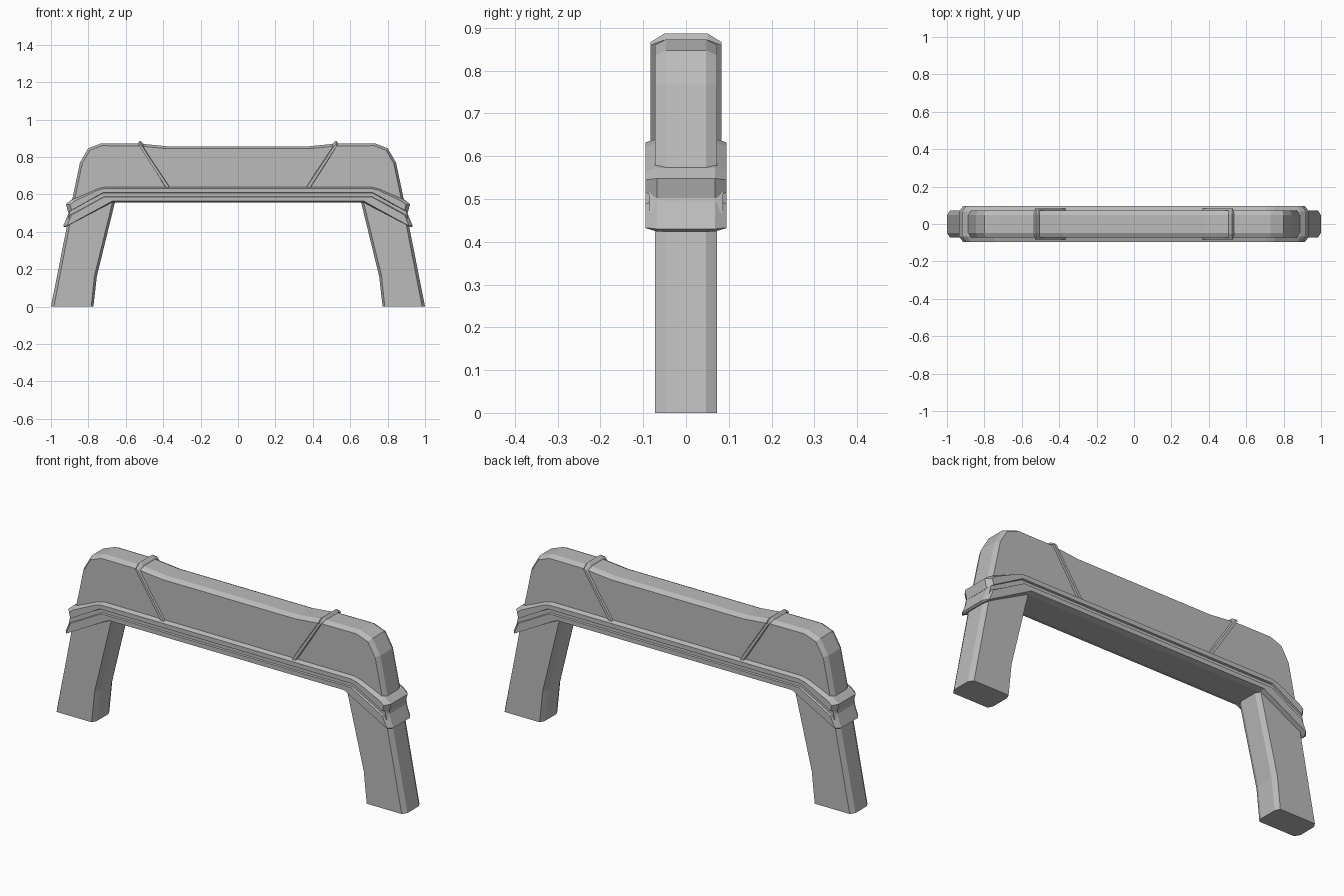
import bpy, bmesh
from mathutils import Vector

cube = bpy.data.objects.get("Cube")
if cube:
    bpy.data.objects.remove(cube, do_unlink=True)

GREY = (0.5, 0.5, 0.5, 1)
mat = bpy.data.materials.new("plain grey")
mat.use_nodes = True
mat.diffuse_color = GREY
mat.node_tree.nodes["Principled BSDF"].inputs["Base Color"].default_value = GREY


def inset(points, amount):
    """Shrink a clockwise outline evenly, keeping ground points on the ground."""
    result = []
    for i, p in enumerate(points):
        a = (p - points[i - 1]).normalized()
        b = (points[(i + 1) % len(points)] - p).normalized()
        na, nb = Vector((a.y, -a.x)), Vector((b.y, -b.x))
        q = p + (na + nb) * amount / (1 + na.dot(nb))
        if p.y == 0:
            q.y = 0
        result.append(q)
    return result


def slab(name, outline, depth, flat, bevel, pull_x=0, drop_z=0):
    """Extrude an x-z outline along y, with chamfered front and back rims."""
    outer = [Vector(p) for p in outline]
    inner = inset(outer, bevel)
    for p in inner:
        if abs(p.x) > 0.88:
            p.x -= pull_x if p.x > 0 else -pull_x
        if p.y > 0.85:
            p.y -= drop_z
    bm = bmesh.new()
    rings = [[bm.verts.new((p.x, y, p.y)) for p in pts]
             for pts, y in ((inner, -depth), (outer, -flat), (outer, flat), (inner, depth))]
    n = len(outer)
    for r, s in zip(rings, rings[1:]):
        for i in range(n):
            j = (i + 1) % n
            bm.faces.new((r[i], r[j], s[j], s[i]))
    bm.faces.new(rings[0])
    bm.faces.new(rings[-1][::-1])
    bmesh.ops.recalc_face_normals(bm, faces=bm.faces)
    mesh = bpy.data.meshes.new(name)
    bm.to_mesh(mesh)
    bm.free()
    mesh.materials.append(mat)
    obj = bpy.data.objects.new(name, mesh)
    bpy.context.collection.objects.link(obj)


def mirrored(half):
    """Complete a right-hand half outline with its mirror image."""
    return [(-x, z) for x, z in reversed(half)] + half


# Main arch: hood and both legs in one chamfered bar
slab("arch_bar", mirrored([
    (0.38, 0.857), (0.53, 0.872), (0.73, 0.873), (0.80, 0.847), (0.845, 0.77),
    (0.885, 0.58), (1.0, 0), (0.773, 0), (0.755, 0.16), (0.655, 0.57)]),
    0.072, 0.047, 0.013)

# Two bent trim bands with a groove between them
slab("upper_band", mirrored([
    (0.71, 0.641), (0.75, 0.632), (0.89, 0.572), (0.92, 0.548),
    (0.908, 0.502), (0.72, 0.6)]), 0.095, 0.068, 0.009, pull_x=0.012)
slab("lower_band", mirrored([
    (0.715, 0.594), (0.908, 0.494), (0.935, 0.43), (0.925, 0.424),
    (0.67, 0.557)]), 0.095, 0.068, 0.007, pull_x=0.012)
slab("band_groove", mirrored([
    (0.71, 0.62), (0.9, 0.53), (0.915, 0.46), (0.7, 0.57)]),
    0.086, 0.066, 0.005)

# Slanted ribs wrapping the hood
for side, label in ((1, "left"), (-1, "right")):
    rib = [(0.355, 0.63), (0.51, 0.876), (0.524, 0.887), (0.536, 0.872), (0.388, 0.63)]
    if side < 0:
        rib = [(-x, z) for x, z in reversed(rib)]
    slab(label + "_rib", rib, 0.083, 0.05, 0.006, drop_z=0.012)
